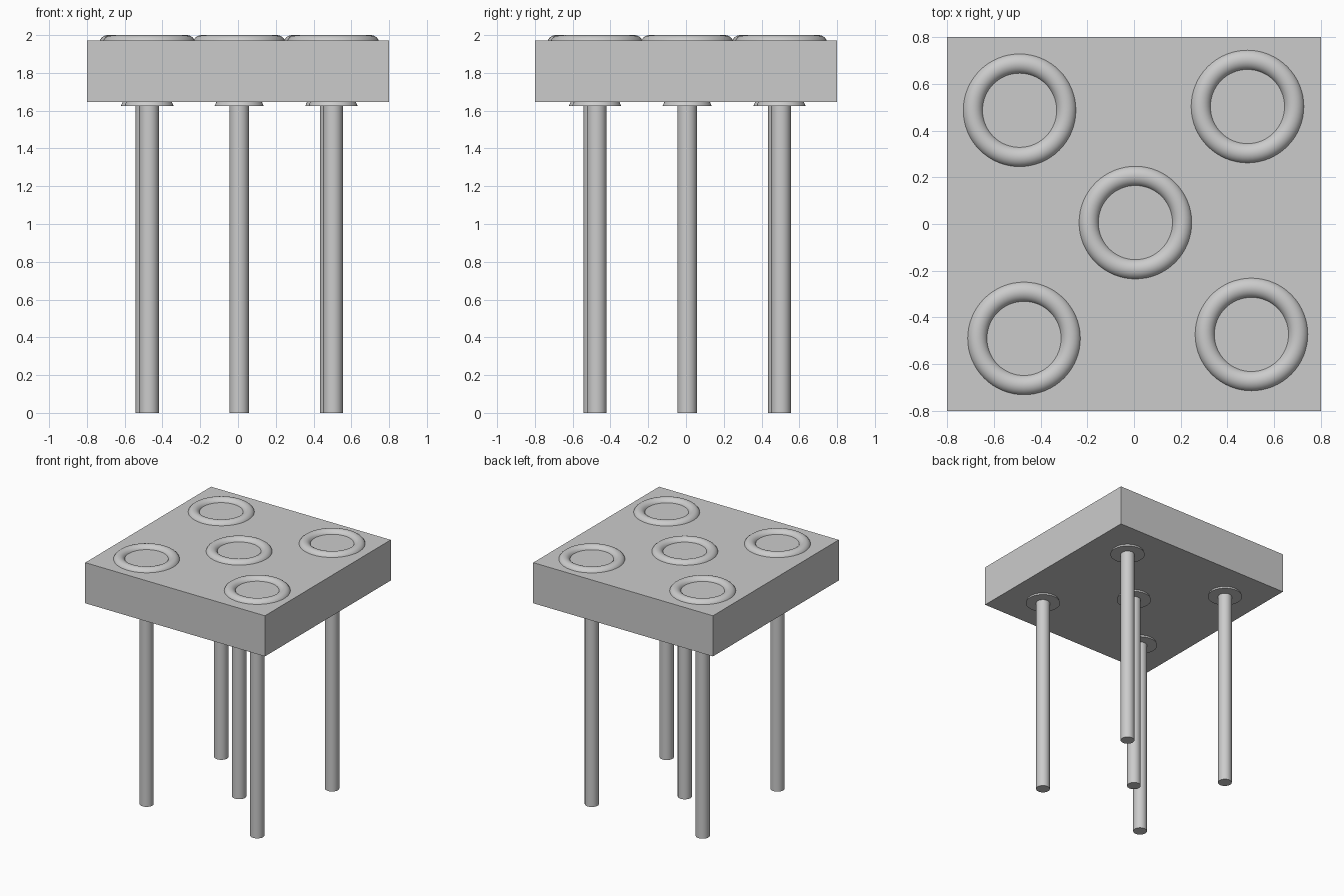
import bpy, math

if "Cube" in bpy.data.objects:
    bpy.data.objects.remove(bpy.data.objects["Cube"])

grey = bpy.data.materials.new("plain grey")
grey.diffuse_color = (0.6, 0.6, 0.6, 1)
grey.use_nodes = True
grey.node_tree.nodes["Principled BSDF"].inputs["Base Color"].default_value = grey.diffuse_color


def finish(name, smooth=True):
    ob = bpy.context.object
    ob.name = name
    ob.data.materials.append(grey)
    if smooth:
        bpy.ops.object.shade_smooth_by_angle(angle=math.radians(40))
    return ob


# square slab
z0, z1 = 1.645, 1.972
bpy.ops.mesh.primitive_cube_add(size=1, location=(0, 0, (z0 + z1) / 2))
slab = bpy.context.object
slab.scale = (1.6, 1.6, z1 - z0)
bpy.ops.object.transform_apply(location=False, rotation=False, scale=True)
finish("slab", False)

# five slightly scattered stations, each with ring, collar and leg
stations = [(-0.49, 0.487), (0.486, 0.503), (0.006, 0.006),
            (-0.471, -0.49), (0.503, -0.473)]
for i, (x, y) in enumerate(stations, 1):
    # half-sunk ring on the top
    bpy.ops.mesh.primitive_torus_add(location=(x, y, 1.955), major_radius=0.2,
                                     minor_radius=0.045, major_segments=64,
                                     minor_segments=24)
    finish(f"ring_{i}")
    # flared collar under the slab
    bpy.ops.mesh.primitive_cone_add(vertices=48, radius1=0.13, radius2=0.11,
                                    depth=0.045, location=(x, y, 1.625 + 0.0225))
    finish(f"collar_{i}")
    # round leg
    bpy.ops.mesh.primitive_cylinder_add(vertices=32, radius=0.052, depth=1.66,
                                        location=(x, y, 0.83))
    finish(f"leg_{i}")
